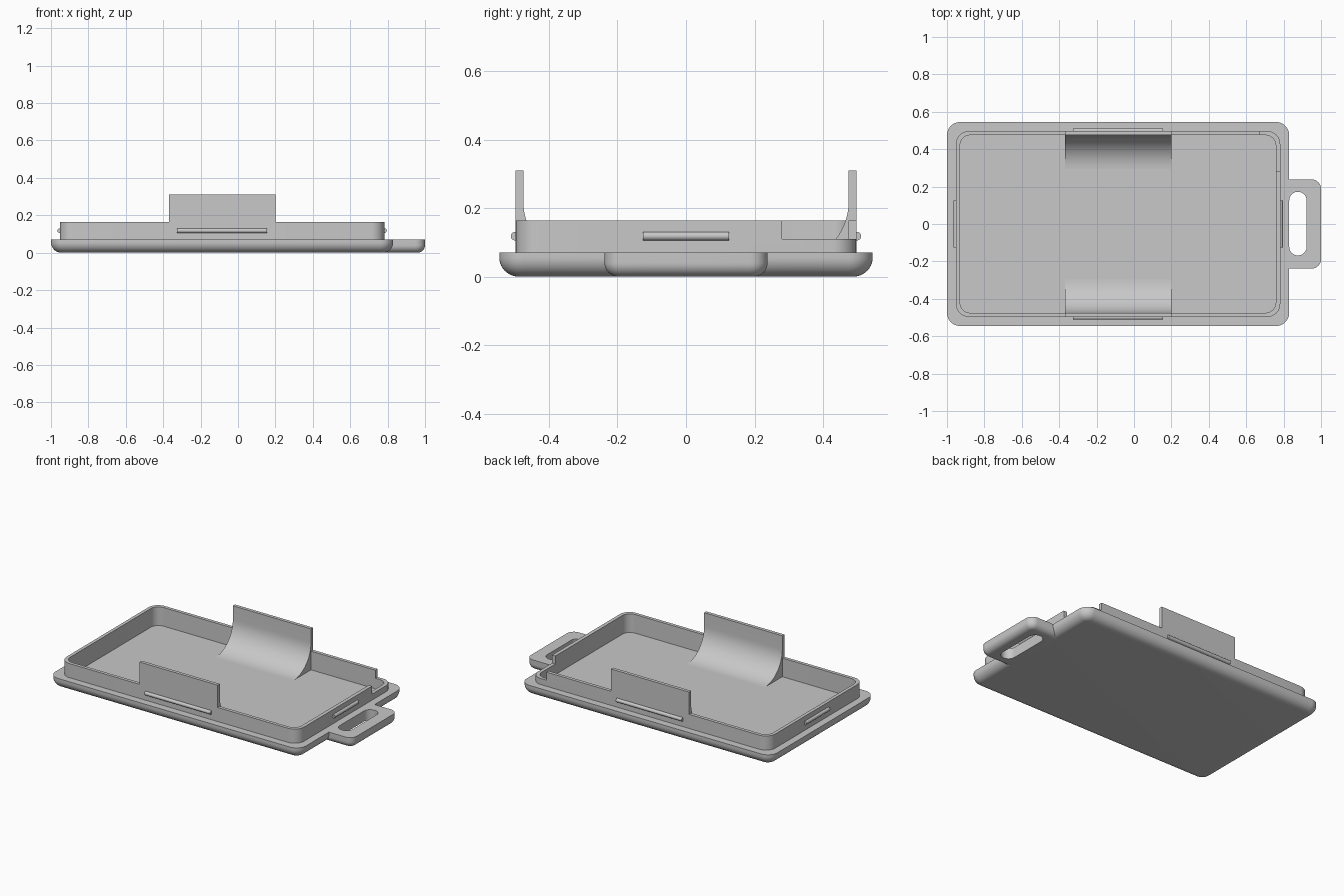
import bpy, bmesh, math
from mathutils import Matrix

cube = bpy.data.objects.get("Cube")
if cube:
    bpy.data.objects.remove(cube)

grey = bpy.data.materials.new("plain grey")
grey.use_nodes = True
colour = (0.58, 0.58, 0.58, 1)
grey.diffuse_color = colour
grey.node_tree.nodes["Principled BSDF"].inputs["Base Color"].default_value = colour


def shade(obj):
    """Smooth shading with sharp edges kept."""
    bpy.ops.object.select_all(action="DESELECT")
    obj.select_set(True)
    bpy.context.view_layer.objects.active = obj
    bpy.ops.object.shade_smooth_by_angle(angle=math.radians(35))


def finish(name, bm):
    """Turn a bmesh into a shaded object."""
    bmesh.ops.recalc_face_normals(bm, faces=bm.faces)
    mesh = bpy.data.meshes.new(name)
    bm.to_mesh(mesh)
    bm.free()
    mesh.materials.append(grey)
    obj = bpy.data.objects.new(name, mesh)
    bpy.context.collection.objects.link(obj)
    shade(obj)
    return obj


def rounded_rect(x0, x1, y0, y1, r, z, steps=10):
    """Outline of a rectangle with round corners at height z."""
    corners = [(x1 - r, y1 - r), (x0 + r, y1 - r), (x0 + r, y0 + r), (x1 - r, y0 + r)]
    pts = []
    for quarter, (cx, cy) in enumerate(corners):
        for i in range(steps + 1):
            a = math.pi / 2 * (quarter + i / steps)
            pts.append((cx + r * math.cos(a), cy + r * math.sin(a), z))
    return pts


def loft(name, outlines):
    """Skin a stack of outlines and cap both ends."""
    bm = bmesh.new()
    rows = [[bm.verts.new(p) for p in o] for o in outlines]
    n = len(rows[0])
    for a, b in zip(rows, rows[1:]):
        for i in range(n):
            j = (i + 1) % n
            bm.faces.new((a[i], a[j], b[j], b[i]))
    bm.faces.new(rows[0])
    bm.faces.new(rows[-1])
    return finish(name, bm)


def slab(x0, x1, y0, y1, corner, edge, top):
    """Outlines of a plate with round corners and a rounded lower edge."""
    outlines = []
    for i in range(11):
        a = math.pi / 2 * i / 10
        d = edge * (1 - math.sin(a))
        z = edge * (1 - math.cos(a))
        outlines.append(rounded_rect(x0 + d, x1 - d, y0 + d, y1 - d, corner - d, z))
    outlines.append(rounded_rect(x0, x1, y0, y1, corner, top))
    return outlines


def box(x0, x1, y0, y1, z0, z1):
    return loft("cutter", [[(x1, y1, z), (x0, y1, z), (x0, y0, z), (x1, y0, z)] for z in (z0, z1)])


def cut(obj, cutter):
    """Subtract the cutter, then remove it."""
    mod = obj.modifiers.new("cut", "BOOLEAN")
    mod.operation = "DIFFERENCE"
    mod.solver = "EXACT"
    mod.object = cutter
    bpy.context.view_layer.objects.active = obj
    bpy.ops.object.modifier_apply(modifier=mod.name)
    bpy.data.objects.remove(cutter)
    shade(obj)


FLOOR, BASE_TOP, WALL_TOP = 0.04, 0.07, 0.163

# Tray: base plate, raised rim and sunken floor in one skin
outer = (-0.952, 0.782, -0.497, 0.497, 0.07)
inner = (-0.93, 0.758, -0.475, 0.475, 0.055)
tray = loft("tray_body", slab(-1, 0.83, -0.545, 0.545, 0.07, 0.056, BASE_TOP) + [
    rounded_rect(*outer, BASE_TOP), rounded_rect(*outer, WALL_TOP),
    rounded_rect(*inner, WALL_TOP), rounded_rect(*inner, FLOOR)])

# Lowered rim corner
cut(tray, box(0.67, 0.85, 0.28, 0.6, 0.11, 0.3))

# Hanging tab with a long slot, trimmed where it enters the base
tab = loft("hanging_tab", slab(0.65, 1.0, -0.238, 0.238, 0.05, 0.04, BASE_TOP))
cut(tab, box(0.6, 0.775, -0.4, 0.4, -0.1, 0.2))
cut(tab, loft("slot_cutter", [rounded_rect(0.83, 0.923, -0.168, 0.172, 0.046, z) for z in (-0.1, 0.2)]))

# Upright flaps that sweep down into the floor
R = 0.18
profile = [(0.475 - R, FLOOR - 0.005), (0.497, FLOOR - 0.005), (0.497, 0.31), (0.475, 0.31)]
for i in range(17):
    a = math.pi / 2 * i / 16
    profile.append((0.475 - R + R * math.cos(a), FLOOR + R - R * math.sin(a)))
for side, name in ((-1, "front_flap"), (1, "back_flap")):
    loft(name, [[(x, side * y, z) for y, z in profile] for x in (-0.37, 0.2)])


# Snap ridges on the four sides of the rim
def ridge(name, centre, length, axis):
    bm = bmesh.new()
    turn = Matrix.Rotation(math.pi / 2, 4, "Y" if axis == "X" else "X")
    bmesh.ops.create_cone(bm, cap_ends=True, segments=24, radius1=0.0125, radius2=0.0125,
                          depth=length, matrix=Matrix.Translation(centre) @ turn)
    finish(name, bm)


ridge("front_ridge", (-0.085, -0.499, 0.118), 0.48, "X")
ridge("back_ridge", (-0.085, 0.499, 0.118), 0.48, "X")
ridge("left_ridge", (0.783, 0, 0.118), 0.25, "Y")
ridge("right_ridge", (-0.953, 0, 0.118), 0.25, "Y")
